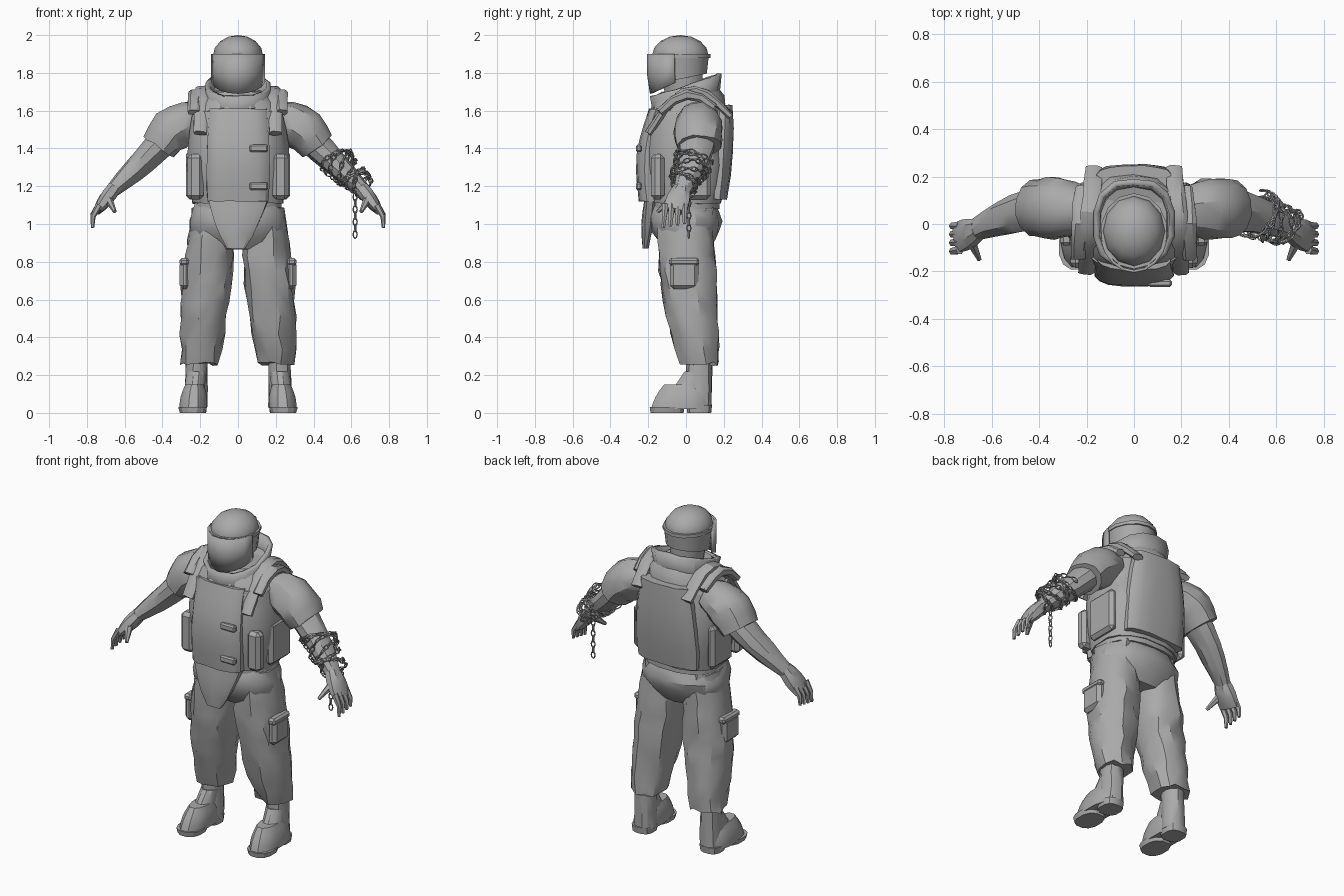
import bpy, bmesh, math, random
from mathutils import Vector

cube = bpy.data.objects.get("Cube")
if cube:
    bpy.data.objects.remove(cube)
random.seed(4)

grey = bpy.data.materials.new("plain_grey")
grey.use_nodes = True
colour = (0.4, 0.4, 0.4, 1)
grey.diffuse_color = colour
grey.node_tree.nodes["Principled BSDF"].inputs["Base Color"].default_value = colour

SIDEWAYS = Vector((1, 0, 0))
DEPTHWAYS = Vector((0, 1, 0))
STILL = (0, 0, 0)


def finish(name, bm):
    bmesh.ops.recalc_face_normals(bm, faces=bm.faces)
    mesh = bpy.data.meshes.new(name)
    bm.to_mesh(mesh)
    bm.free()
    mesh.materials.append(grey)
    ob = bpy.data.objects.new(name, mesh)
    bpy.context.collection.objects.link(ob)
    bpy.ops.object.select_all(action='DESELECT')
    ob.select_set(True)
    bpy.context.view_layer.objects.active = ob
    bpy.ops.object.shade_smooth_by_angle(angle=math.radians(32))
    return ob


def skin(bm, loops, closed=True):
    """Bridge successive vertex loops with quads."""
    count = len(loops[0])
    for low, high in zip(loops, loops[1:]):
        for i in range(count if closed else count - 1):
            j = (i + 1) % count
            bm.faces.new((low[i], low[j], high[j], high[i]))


def rounded(value, power):
    return math.copysign(abs(value) ** (2 / power), value)


def sweep(name, start, end, size, end_size, bulge=0, bow=STILL, steps=4, sides=12,
          power=2, jitter=0, mirror=1, across=None, tilts=(0, 0), caps=True):
    """Rounded section from start to end, swollen by bulge and bent by bow midway.
    Sections stay level unless a direction across the path is given."""
    start, end, bow = Vector(start), Vector(end), Vector(bow)
    size, end_size = Vector(size), Vector(end_size)
    bm = bmesh.new()
    loops = []
    for step in range(steps + 1):
        t = step / steps
        swell = math.sin(math.pi * t)
        centre = start.lerp(end, t) + bow * swell
        wide, deep = size.lerp(end_size, t) + Vector((bulge, bulge)) * swell
        u, v = SIDEWAYS, DEPTHWAYS
        if across:
            along = (end - start + bow * math.pi * math.cos(math.pi * t)).normalized()
            u = (across - along * across.dot(along)).normalized()
            v = along.cross(u)
        tilt = tilts[0] + (tilts[1] - tilts[0]) * t
        loop = []
        for i in range(sides):
            angle = math.tau * (i + 0.5) / sides
            p = centre + u * wide * rounded(math.cos(angle), power) \
                + v * deep * rounded(math.sin(angle), power)
            p.z += tilt * (p.y - centre.y)
            p += Vector([random.uniform(-jitter, jitter) for axis in p])
            p.x *= mirror
            loop.append(bm.verts.new(p))
        loops.append(loop)
    skin(bm, loops)
    if caps:
        bm.faces.new(loops[0])
        bm.faces.new(loops[-1])
    return finish(name, bm)


def box(name, centre, size, mirror=1, bevel=0.012):
    bm = bmesh.new()
    bmesh.ops.create_cube(bm, size=1)
    bmesh.ops.scale(bm, verts=bm.verts, vec=size)
    bmesh.ops.bevel(bm, geom=bm.edges[:], offset=bevel, segments=1, affect='EDGES')
    bmesh.ops.translate(bm, verts=bm.verts, vec=centre)
    for vert in bm.verts:
        vert.co.x *= mirror
    return finish(name, bm)


def thicken(ob, depth):
    modifier = ob.modifiers.new("thickness", 'SOLIDIFY')
    modifier.thickness = depth
    modifier.offset = 0


# Head and helmet
sweep("head", (0, 0, 1.6), (0, -.04, 1.9), (.08, .09), (.11, .13))
sweep("helmet_shell", (0, -.02, 1.77), (0, -.03, 1.9), (.12, .13), (.137, .152), sides=14, tilts=(.2, 0))
sweep("helmet_band", (0, -.03, 1.88), (0, -.03, 1.9), (.14, .16), (.14, .16), steps=1, sides=14)
dome = bmesh.new()
bmesh.ops.create_uvsphere(dome, u_segments=12, v_segments=8, radius=1)
bmesh.ops.scale(dome, verts=dome.verts, vec=(.133, .15, .11))
bmesh.ops.translate(dome, verts=dome.verts, vec=(0, -.03, 1.89))
finish("helmet_dome", dome)

# Wrap-around visor, dipping at the middle of its lower edge
visor = bmesh.new()
rows = []
for height, reach, dip in ((1.76, .155, .07), (1.81, .17, .02), (1.9, .17, 0)):
    row = []
    for degrees in range(-80, 81, 20):
        angle = math.radians(degrees)
        front = math.cos(angle)
        row.append(visor.verts.new((.138 * math.sin(angle), -.03 - reach * front, height - dip * front)))
    rows.append(row)
skin(visor, rows, closed=False)
thicken(finish("visor", visor), .012)

# Collar, vest and armour plates
collar = sweep("collar", (0, 0, 1.6), (0, 0, 1.735), (.17, .18), (.162, .18), bulge=-.01,
               steps=2, sides=14, power=2.4, jitter=.005, tilts=(.15, .33), caps=False)
thicken(collar, .025)
sweep("collar_base", (0, .01, 1.6), (0, .01, 1.68), (.2, .2), (.15, .16), bulge=.01,
      steps=2, sides=14, power=2.4, jitter=.005, tilts=(.15, .25))
sweep("vest", (0, 0, 1.11), (0, 0, 1.6), (.24, .19), (.24, .19), bulge=.033,
      steps=5, sides=16, power=2.6, jitter=.005)
sweep("vest_yoke", (0, 0, 1.58), (0, .01, 1.7), (.245, .19), (.14, .14), bulge=.01,
      steps=2, sides=16, power=2.6, jitter=.004)
sweep("front_plate", (0, -.19, 1.12), (0, -.145, 1.61), (.165, .06), (.155, .05), bulge=.008,
      bow=(0, -.03, 0), steps=6, sides=16, power=2.6, jitter=.003)
sweep("back_plate", (0, .165, 1.13), (0, .195, 1.63), (.2, .05), (.16, .05), bulge=.02,
      sides=16, power=2.6, jitter=.003)
for height in (1.2, 1.4):
    box("plate_fold", (.11, -.25, height), (.1, .03, .04), bevel=.008)

# Belt and trousers
sweep("waist_belt", (0, 0, 1.08), (0, 0, 1.12), (.235, .18), (.235, .18), steps=1, sides=16, power=2.5)
sweep("pelvis", (0, -.01, 1.12), (0, 0, .87), (.22, .16), (.2, .12), bulge=.052,
      steps=5, sides=14, power=2.4, jitter=.006)
sweep("groin_flap", (0, -.19, 1.13), (-.01, -.215, .87), (.165, .03), (.05, .015), bulge=.01,
      sides=10, power=3, jitter=.003)

for mirror, side in ((1, "left_"), (-1, "right_")):
    sweep(side + "trouser_leg", (.13, 0, 1.08), (.203, .07, .26), (.11, .14), (.097, .1), bulge=.028,
          bow=(0, -.02, 0), steps=10, power=2.3, jitter=.011, mirror=mirror)
    box(side + "thigh_pocket", (.282, -.01, .73), (.055, .15, .15), mirror, .02)
    box(side + "pocket_flap", (.285, -.01, .8), (.05, .16, .04), mirror)

    # Boots
    sweep(side + "boot_shaft", (.218, .068, .31), (.225, .07, .03), (.058, .072), (.065, .068),
          steps=3, jitter=.003, mirror=mirror)
    sweep(side + "boot_foot", (.238, -.03, .02), (.23, -.01, .15), (.074, .16), (.05, .11), bulge=.01,
          power=2.4, mirror=mirror)
    sweep(side + "boot_instep", (.23, .02, .13), (.22, .06, .22), (.055, .09), (.055, .07),
          steps=2, mirror=mirror)
    sweep(side + "boot_sole", (.24, -.1, 0), (.24, -.1, .03), (.07, .09), (.078, .095),
          steps=1, power=2.4, mirror=mirror)
    sweep(side + "boot_heel", (.23, .07, 0), (.23, .07, .04), (.063, .065), (.068, .07),
          steps=1, power=2.6, mirror=mirror)

    # Shoulder straps and side pouches
    sweep(side + "shoulder_strap", (.2, -.2, 1.48), (.17, .235, 1.57), (.035, .018), (.035, .018), bulge=.008,
          bow=(0, 0, .18), steps=7, sides=8, power=3, jitter=.003, mirror=mirror, across=SIDEWAYS)
    sweep(side + "strap_pad", (.235, -.14, 1.59), (.22, .15, 1.62), (.03, .02), (.03, .02), bulge=.008,
          bow=(0, 0, .08), sides=8, power=3, jitter=.003, mirror=mirror, across=SIDEWAYS)
    box(side + "front_pouch", (.225, -.15, 1.25), (.085, .07, .24), mirror, .02)
    box(side + "side_panel", (.25, .03, 1.26), (.05, .2, .26), mirror, .02)

    # Arms
    sweep(side + "sleeve", (.21, .06, 1.56), (.42, .07, 1.41), (.095, .09), (.118, .1), bulge=.025,
          bow=(.015, 0, .025), steps=5, jitter=.006, mirror=mirror, across=DEPTHWAYS)
    sweep(side + "arm", (.33, .07, 1.5), (.67, -.025, 1.17), (.1, .08), (.045, .038), bulge=.01,
          bow=(0, .02, 0), steps=6, sides=10, jitter=.003, mirror=mirror, across=DEPTHWAYS)

    # Hands
    sweep(side + "palm", (.655, -.02, 1.19), (.745, -.06, 1.07), (.045, .038), (.065, .022), bulge=.01,
          sides=8, power=2.5, mirror=mirror, across=DEPTHWAYS)
    for i in range(4):
        spread = .034 * i
        sweep(side + "finger", (.735, spread - .11, 1.1), (.77, spread * 1.1 - .12, .98 + spread / 5),
              (.02, .019), (.01, .009), bow=(.015, 0, 0), steps=2, sides=6, mirror=mirror, across=DEPTHWAYS)
    sweep(side + "thumb", (.69, -.065, 1.14), (.652, -.15, 1.065), (.026, .024), (.01, .01),
          steps=2, sides=6, mirror=mirror, across=DEPTHWAYS)

# Chain wound around the left forearm, with a hanging end
chain = bmesh.new()


def circle(count):
    return [(math.cos(math.tau * i / count), math.sin(math.tau * i / count)) for i in range(count)]


def add_link(tail, tip, turn):
    along = (tip - tail).normalized()
    side = along.orthogonal().normalized()
    u = side * math.cos(turn) + along.cross(side) * math.sin(turn)
    normal = along.cross(u)
    loops = []
    for c, s in circle(8):
        outward = along * c + u * s
        middle = (tail + tip) / 2 + along * c * .021 + u * s * .011
        loops.append([chain.verts.new(middle + (outward * a + normal * b) * .004) for a, b in circle(4)])
    skin(chain, loops + loops[:1])


upper, lower = Vector((.51, .045, 1.34)), Vector((.665, -.02, 1.2))
axis = (lower - upper).normalized()
beside = (DEPTHWAYS - axis * axis.y).normalized()
above = axis.cross(beside)
links = 125
coil = []
for k in range(links):
    t = k / links
    angle = math.tau * 7 * t
    radius = .105 - .035 * t + random.uniform(-.006, .006)
    around = beside * math.cos(angle) + above * math.sin(angle) * .85
    coil.append(upper.lerp(lower, t) + axis * .03 * math.sin(angle + t * 9) + around * radius)
hanging = [Vector((.62, .015, 1.16 - .033 * k)) for k in range(8)]
for path in (coil, hanging):
    for k, (tail, tip) in enumerate(zip(path, path[1:])):
        add_link(tail, tip, k % 2 * math.pi / 2 + .5)
finish("forearm_chain", chain)
